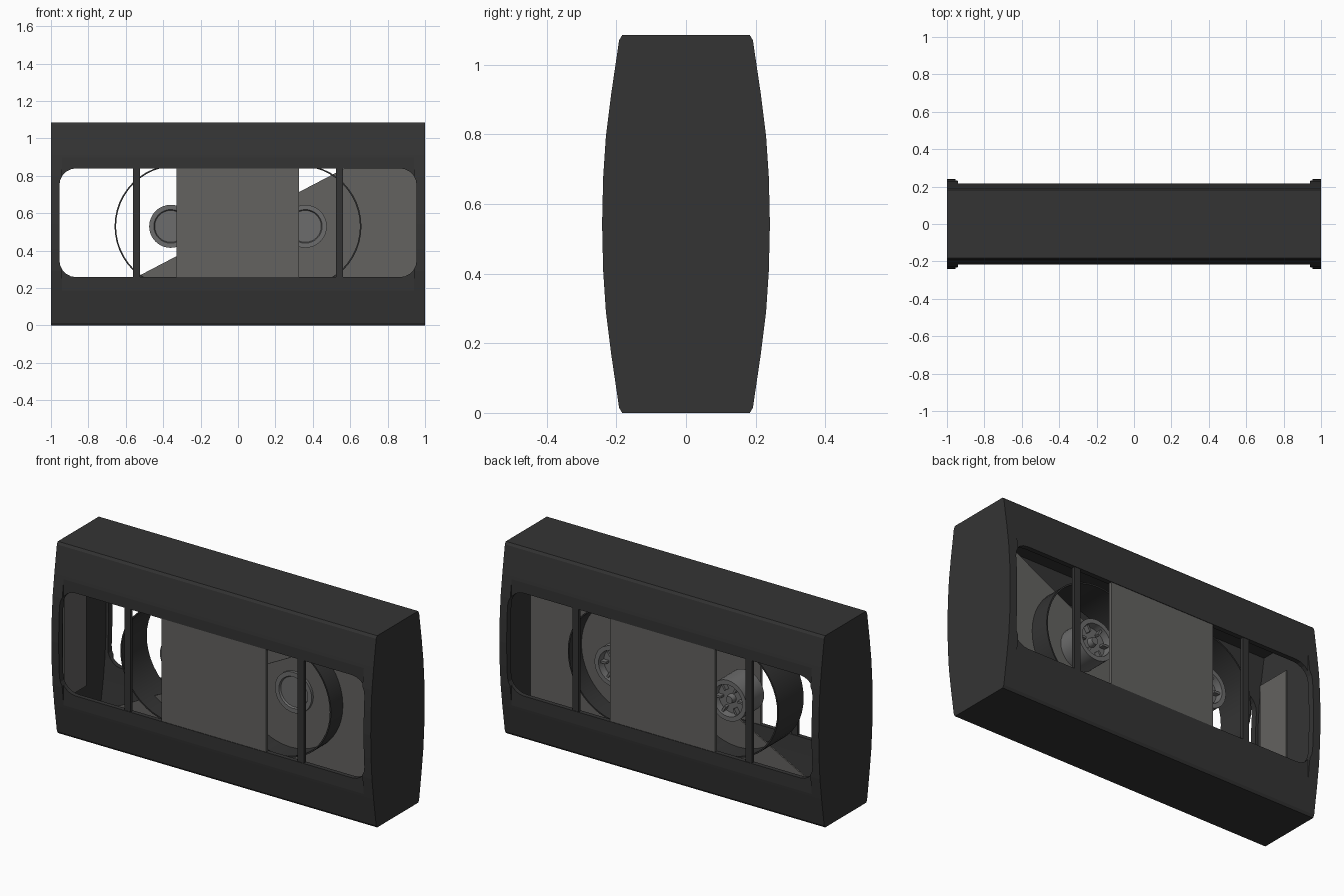
import bpy, bmesh, math
from mathutils import Matrix, Vector

old = bpy.data.objects.get("Cube")
if old:
    bpy.data.objects.remove(old, do_unlink=True)

H = 1.085          # overall height
MID = H / 2        # middle height
REEL_Z = 0.53
FACE_Y = 0.217     # front and back face depth


def material(name, r, g, b):
    m = bpy.data.materials.new(name)
    m.use_nodes = True
    m.diffuse_color = (r, g, b, 1)
    node = m.node_tree.nodes["Principled BSDF"]
    node.inputs["Base Color"].default_value = (r, g, b, 1)
    node.inputs["Roughness"].default_value = 0.6
    return m


black = material("black plastic", 0.034, 0.034, 0.034)
grey = material("warm grey", 0.125, 0.122, 0.117)
hub_grey = material("hub grey", 0.15, 0.15, 0.15)


def finish(name, bm, mat, smooth=False):
    bmesh.ops.recalc_face_normals(bm, faces=bm.faces)
    mesh = bpy.data.meshes.new(name)
    bm.to_mesh(mesh)
    bm.free()
    mesh.materials.append(mat)
    ob = bpy.data.objects.new(name, mesh)
    bpy.context.collection.objects.link(ob)
    if smooth:
        bpy.ops.object.select_all(action="DESELECT")
        ob.select_set(True)
        bpy.context.view_layer.objects.active = ob
        bpy.ops.object.shade_smooth_by_angle(angle=math.radians(35))
    return ob


def prism(name, points, direction, mat):
    """Extrude a closed outline along a direction."""
    bm = bmesh.new()
    face = bm.faces.new([bm.verts.new(p) for p in points])
    ext = bmesh.ops.extrude_face_region(bm, geom=[face])
    moved = [v for v in ext["geom"] if isinstance(v, bmesh.types.BMVert)]
    bmesh.ops.translate(bm, verts=moved, vec=Vector(direction))
    return finish(name, bm, mat)


def box(name, x, y, z, mat):
    pts = [(x[0], y[0], z[0]), (x[1], y[0], z[0]), (x[1], y[0], z[1]), (x[0], y[0], z[1])]
    return prism(name, pts, (0, y[1] - y[0], 0), mat)


def side_profile(x, inset):
    """Barrel shaped end outline, mirrored in depth and height."""
    quarter = [(0.183, 0), (0.192, 0.014), (0.215, 0.17), (0.23, 0.29), (0.238, 0.41)]
    right = [(y - inset, max(z, inset)) for y, z in quarter[1 if inset else 0:]]
    right += [(0.241 - inset, MID)] + [(y, H - z) for y, z in reversed(right)]
    loop = right + [(-y, z) for y, z in reversed(right)]
    return [(x, y, z) for y, z in loop]


def rounded_window(half_w, z0, z1, r, y):
    pts = []
    corners = [(half_w - r, z1 - r), (r - half_w, z1 - r), (r - half_w, z0 + r), (half_w - r, z0 + r)]
    for i, (cx, cz) in enumerate(corners):
        for k in range(6):
            a = math.radians(90 * i + 18 * k)
            pts.append((cx + r * math.cos(a), y, cz + r * math.sin(a)))
    return pts


def cut(ob, cutter):
    mod = ob.modifiers.new("cut", "BOOLEAN")
    mod.operation = "DIFFERENCE"
    mod.solver = "EXACT"
    mod.object = cutter
    bpy.context.view_layer.objects.active = ob
    bpy.ops.object.modifier_apply(modifier=mod.name)
    bpy.data.objects.remove(cutter, do_unlink=True)


# Hollow case with rounded windows and slightly raised ends
case = prism("case", side_profile(-1, 0), (2, 0, 0), black)
cut(case, prism("cavity", side_profile(-0.97, 0.035), (1.94, 0, 0), black))
for s in (-1, 1):
    cut(case, box("face_trim", (-0.94, 0.94), sorted((s * FACE_Y, s * 0.4)), (-0.1, H + 0.1), black))
cut(case, prism("window", rounded_window(0.955, 0.258, 0.84, 0.09, -0.5), (0, 1, 0), black))

# Centre panels and window bars on both faces
for s, side in ((-1, "front"), (1, "back")):
    ys = sorted((s * 0.195, s * 0.214))
    box(side + "_centre_panel", (-0.33, 0.325), ys, (0.25, 0.845), grey)
    for sx, hand in ((-1, "right"), (1, "left")):
        xs = sorted((sx * 0.523, sx * 0.562))
        box(f"{side}_{hand}_window_bar", xs, ys, (0.25, 0.845), black)

# Diagonal inner sheet and curved end liner
prism("inner_sheet", [(-0.97, -0.004, 0.035), (0.97, -0.004, 0.035), (0.97, -0.004, 1.05)],
      (0, 0.008, 0), grey)
box("end_liner", (-0.972, -0.962), (-0.18, 0.02), (0.2, 0.9), grey)


def lathe(name, cx, profile, segments, mat):
    """Spin (radius, y) points round the reel axis."""
    bm = bmesh.new()
    verts = [bm.verts.new((cx + r, y, REEL_Z)) for r, y in profile]
    edges = [bm.edges.new(pair) for pair in zip(verts, verts[1:])]
    bmesh.ops.spin(bm, geom=verts + edges, cent=(cx, 0, REEL_Z), axis=(0, 1, 0),
                   angle=2 * math.pi, steps=segments)
    bmesh.ops.remove_doubles(bm, verts=bm.verts, dist=0.0005)
    return finish(name, bm, mat, True)


# Reels: wide thin band, hub with a recessed rim, and drive teeth
for s, hand in ((-1, "right"), (1, "left")):
    lathe(hand + "_reel_band", s * 0.33,
          [(0.322, -0.11), (0.33, -0.11), (0.33, 0.115), (0.322, 0.115), (0.322, -0.11)], 48, black)
    cx = s * 0.36
    lathe(hand + "_hub", cx,
          [(0, -0.01), (0.085, -0.01), (0.09, -0.02), (0.115, -0.02), (0.115, 0.14),
           (0.09, 0.14), (0.085, 0.1), (0.025, 0.1), (0.02, 0.13), (0, 0.13)], 32, hub_grey)
    bm = bmesh.new()
    for k in range(6):
        turn = Matrix.Translation((cx, 0.112, REEL_Z)) @ Matrix.Rotation(k * math.pi / 3, 4, "Y")
        bmesh.ops.create_cube(bm, size=1, matrix=turn @ Matrix.Translation((0.07, 0, 0))
                              @ Matrix.Diagonal((0.035, 0.03, 0.012, 1)))
    finish(hand + "_hub_teeth", bm, hub_grey)
